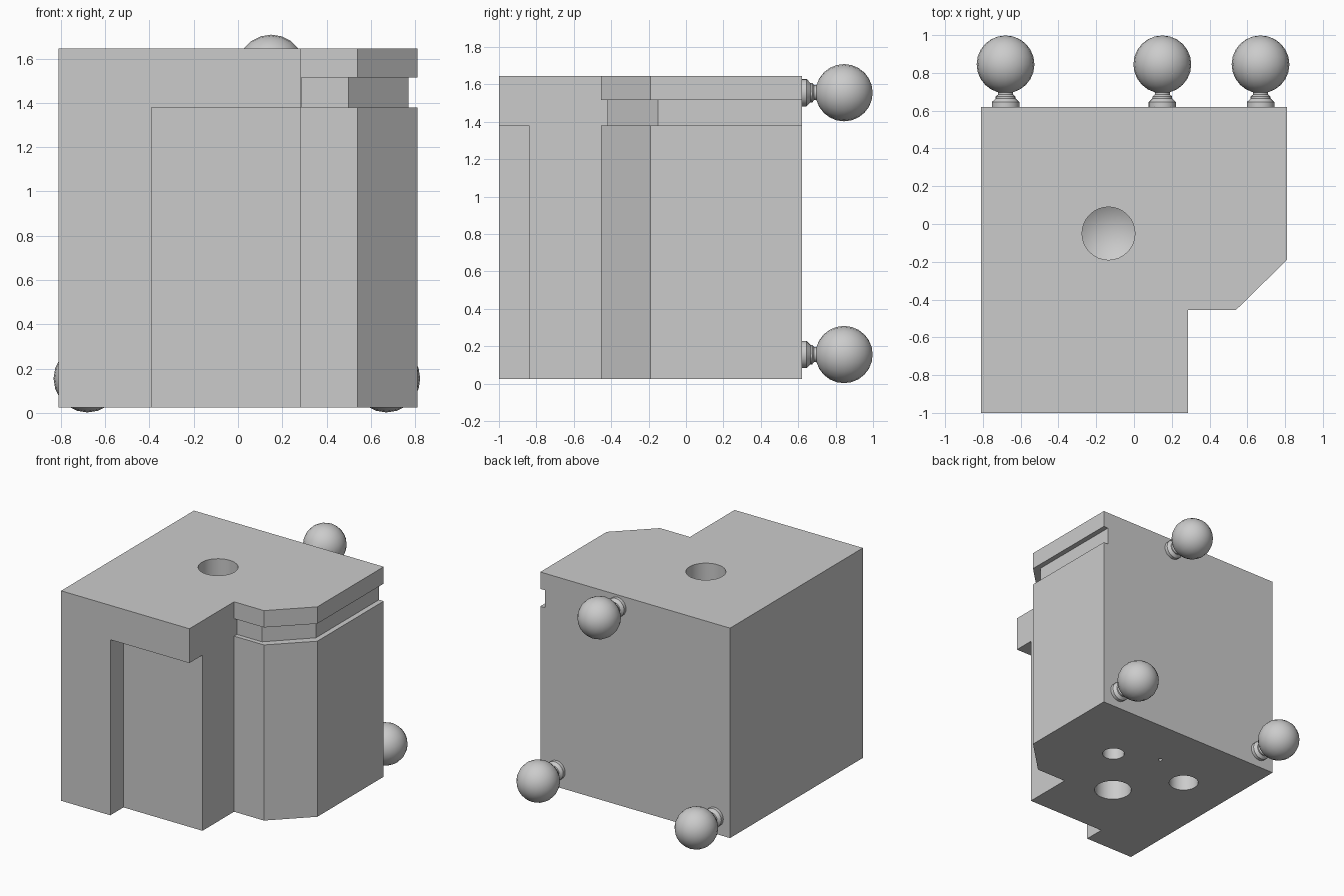
import bpy, bmesh
from math import pi, sin, cos
from mathutils import Matrix

if "Cube" in bpy.data.objects:
    bpy.data.objects.remove(bpy.data.objects["Cube"])


def finish(bm, name):
    bmesh.ops.remove_doubles(bm, verts=bm.verts, dist=1e-5)
    bmesh.ops.recalc_face_normals(bm, faces=bm.faces)
    mesh = bpy.data.meshes.new(name)
    bm.to_mesh(mesh)
    bm.free()
    ob = bpy.data.objects.new(name, mesh)
    bpy.context.collection.objects.link(ob)
    return ob


def activate(ob):
    bpy.ops.object.select_all(action='DESELECT')
    ob.select_set(True)
    bpy.context.view_layer.objects.active = ob


def prism(name, outline, z0, z1):
    bm = bmesh.new()
    face = bm.faces.new([bm.verts.new((x, y, z0)) for x, y in outline])
    out = bmesh.ops.extrude_face_region(bm, geom=[face])
    verts = [v for v in out['geom'] if isinstance(v, bmesh.types.BMVert)]
    bmesh.ops.translate(bm, verts=verts, vec=(0, 0, z1 - z0))
    return finish(bm, name)


def lathe(name, profile, place, steps=24):
    # profile holds (radius, height) pairs turned around z, then placed
    bm = bmesh.new()
    vs = [bm.verts.new((r, 0, h)) for r, h in profile]
    es = [bm.edges.new(p) for p in zip(vs, vs[1:])]
    bmesh.ops.spin(bm, geom=vs + es, cent=(0, 0, 0), axis=(0, 0, 1),
                   angle=2 * pi, steps=steps)
    bmesh.ops.transform(bm, matrix=place, verts=bm.verts)
    return finish(bm, name)


def cut(target, cutter):
    cutter.hide_render = True
    mod = target.modifiers.new("cut", 'BOOLEAN')
    mod.operation = 'DIFFERENCE'
    mod.solver = 'EXACT'
    mod.object = cutter
    activate(target)
    bpy.ops.object.modifier_apply(modifier=mod.name)
    bpy.data.objects.remove(cutter)


def drill(target, x, y, z, radius, depth, up):
    # round hole with a conical end; up = +1 enters from below
    prof = [(0, -0.1), (radius, -0.1), (radius, depth),
            (0, depth + radius * 0.6)]
    place = Matrix.Translation((x, y, z))
    if up < 0:
        place = place @ Matrix.Rotation(pi, 4, 'X')
    cut(target, lathe("drill_cutter", prof, place, 32))


# Main block
Z0, Z1 = 0.025, 1.645
body = prism("body", [(-0.81, 0.62), (-0.81, -1), (0.285, -1),
                      (0.285, -0.455), (0.54, -0.455), (0.81, -0.19),
                      (0.81, 0.62)], Z0, Z1)

# Tall recess in the front corner
cut(body, prism("recess_cutter", [(-0.39, -1.2), (0.4, -1.2), (0.4, -0.84),
                                  (-0.39, -0.84)], -0.2, 1.38))

# Groove running round the chamfered side
cut(body, prism("groove_cutter", [(0.286, -0.42), (0.50, -0.42),
                                  (0.77, -0.15), (0.77, 0.8), (1, 0.8),
                                  (1, -0.6), (0.286, -0.6)], 1.38, 1.515))

# Top hole and bottom holes
drill(body, -0.135, -0.05, Z1, 0.14, 0.4, -1)
for x, y, r in ((0.265, 0.08, 0.08), (-0.405, 0.085, 0.107),
                (-0.075, -0.33, 0.135), (-0.057, 0.234, 0.015)):
    drill(body, x, y, Z0, r, 0.4, 1)
activate(body)
bpy.ops.object.shade_smooth_by_angle(angle=pi / 6)

# Ball pegs on the back
R, C = 0.153, 0.225
peg = [(0, -0.01), (0.073, -0.01), (0.073, 0.025), (0.052, 0.045),
       (0.052, 0.055), (0.04, 0.065), (0.04, C - R * cos(pi / 12))]
peg += [(R * sin(i * pi / 12), C - R * cos(i * pi / 12)) for i in range(1, 13)]
for name, x, z in (("lower_left_peg", -0.68, 0.155),
                   ("lower_right_peg", 0.67, 0.155),
                   ("upper_peg", 0.15, 1.555)):
    place = Matrix.Translation((x, 0.62, z)) @ Matrix.Rotation(-pi / 2, 4, 'X')
    activate(lathe(name, peg, place, 20))
    bpy.ops.object.shade_smooth_by_angle(angle=pi / 6)
